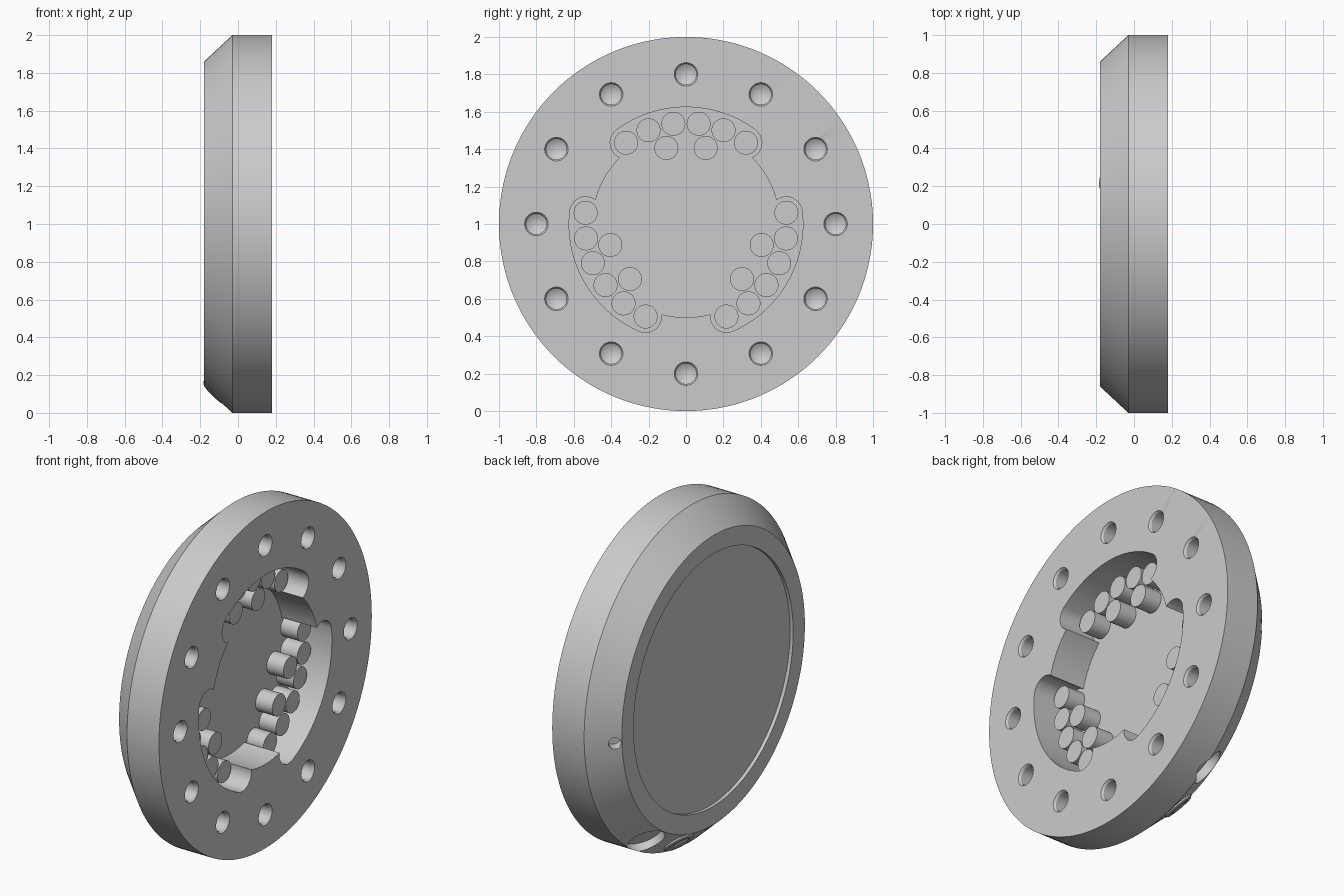
import bpy, bmesh
from math import radians, sin, cos, acos, pi
from mathutils import Vector, Matrix

if "Cube" in bpy.data.objects:
    bpy.data.objects.remove(bpy.data.objects["Cube"])

grey = bpy.data.materials.new("light_grey")
grey.use_nodes = True
grey.diffuse_color = (0.6, 0.6, 0.6, 1)
grey.node_tree.nodes["Principled BSDF"].inputs["Base Color"].default_value = (0.6, 0.6, 0.6, 1)

FACE, BACK, FLOOR = 0.18, -0.18, -0.05
CENTRE = Vector((0, 0, 1))


def point(x, r, degrees):
    """Point at radius r; the angle runs from +y towards +z."""
    a = radians(degrees)
    return CENTRE + Vector((x, r * cos(a), r * sin(a)))


def frame(origin, direction):
    """Matrix that puts local z along the direction."""
    return Matrix.Translation(origin) @ direction.to_track_quat('Z', 'Y').to_matrix().to_4x4()


def lathe(bm, profile, matrix, steps=32):
    """Revolve (radius, height) points, starting and ending on the axis."""
    part = bmesh.new()
    verts = [part.verts.new((r, 0, h)) for r, h in profile]
    edges = [part.edges.new(pair) for pair in zip(verts, verts[1:])]
    bmesh.ops.spin(part, geom=verts + edges, cent=(0, 0, 0), axis=(0, 0, 1),
                   angle=2 * pi, steps=steps, use_duplicate=False)
    bmesh.ops.remove_doubles(part, verts=part.verts, dist=0.0001)
    bmesh.ops.recalc_face_normals(part, faces=part.faces)
    part.transform(matrix)
    mesh = bpy.data.meshes.new("temp")
    part.to_mesh(mesh)
    part.free()
    bm.from_mesh(mesh)
    bpy.data.meshes.remove(mesh)


def rod(bm, radius, low, high, matrix, steps=32):
    lathe(bm, [(0, low), (radius, low), (radius, high), (0, high)], matrix, steps)


def finish(name, bm):
    mesh = bpy.data.meshes.new(name)
    bm.to_mesh(mesh)
    bm.free()
    mesh.materials.append(grey)
    obj = bpy.data.objects.new(name, mesh)
    bpy.context.collection.objects.link(obj)
    return obj


def smooth(obj):
    bpy.ops.object.select_all(action='DESELECT')
    obj.select_set(True)
    bpy.context.view_layer.objects.active = obj
    bpy.ops.object.shade_smooth_by_angle(angle=radians(25))


X_AXIS = Vector((1, 0, 0))

# Round housing with bevelled rim and shallow recess on the closed side
bm = bmesh.new()
lathe(bm, [(0, BACK + 0.02), (0.75, BACK + 0.02), (0.75, BACK), (0.86, BACK),
           (1, -0.03), (1, FACE), (0, FACE)], frame(CENTRE, X_AXIS), 144)
housing = finish("housing", bm)

# Cutter: twelve countersunk holes with conical ends
bm = bmesh.new()
for i in range(12):
    lathe(bm, [(0, 0.02), (0.063, 0.02), (0.063, 0), (0.055, -0.012),
               (0.055, -0.13), (0, -0.165)], frame(point(FACE, 0.8, i * 30), X_AXIS))

# Cutter: central cavity, a circle with three round-ended lobes
INNER, MID, CAP, SPAN = 0.5, 0.54, 0.085, 36.4
cap_end = acos((INNER ** 2 - MID ** 2 - CAP ** 2) / (2 * MID * CAP))


def cap_points(side):
    pts = []
    for i in range(13):
        a = cap_end * i / 12
        local = Vector((MID + CAP * cos(a), CAP * sin(a) * side))
        pts.append(Matrix.Rotation(radians(SPAN * side), 2) @ local)
    return pts


def arc(radius, start, end, count):
    angles = [start + (end - start) * i / count for i in range(1, count)]
    return [Vector((radius * cos(radians(a)), radius * sin(radians(a)))) for a in angles]


lobe = cap_points(-1)[::-1] + arc(MID + CAP, -SPAN, SPAN, 24) + cap_points(1)
lobe += arc(INNER, 44.7, 75.3, 10)
outline = [Matrix.Rotation(radians(a), 2) @ p for a in (90, 210, 330) for p in lobe]
base = bm.faces.new([bm.verts.new((FLOOR, p.x, p.y + 1)) for p in outline])
top = bmesh.ops.extrude_face_region(bm, geom=[base], use_keep_orig=True)
bmesh.ops.translate(bm, vec=(FACE - FLOOR + 0.02, 0, 0),
                    verts=[v for v in top["geom"] if isinstance(v, bmesh.types.BMVert)])


# Cutter: pocket and small port, both square to the bevel
def bevel_frame(x, degrees):
    r = 0.86 + (x - BACK) * 0.14 / 0.15
    out = point(0, 1, degrees) - CENTRE
    return frame(point(x, r, degrees), Vector((-0.68, 0, 0)) + out * 0.73)


rod(bm, 0.11, -0.05, 0.1, bevel_frame(-0.095, -57))
rod(bm, 0.035, -0.06, 0.1, bevel_frame(-0.152, -3))
bmesh.ops.recalc_face_normals(bm, faces=bm.faces)
cutter = finish("cutter", bm)
cutter.hide_render = True

cut = housing.modifiers.new("cut", 'BOOLEAN')
cut.operation, cut.solver, cut.object = 'DIFFERENCE', 'EXACT', cutter
bpy.context.view_layer.objects.active = housing
bpy.ops.object.modifier_apply(modifier="cut")
bpy.data.objects.remove(cutter)
smooth(housing)

# Pins standing on the cavity floor: six outer and two inner per lobe
bm = bmesh.new()
for axis in (90, 210, 330):
    for side in (-1, 1):
        for radius, offset in ((MID, 7.2), (MID, 21.8), (MID, SPAN), (0.42, 14.5)):
            spot = point(FLOOR, radius, axis + side * offset)
            rod(bm, 0.064, -0.01, 0.11, frame(spot, X_AXIS))
smooth(finish("pins", bm))

# Low round button on the bevel
bm = bmesh.new()
lathe(bm, [(0, -0.03), (0.09, -0.03), (0.09, 0.006), (0.08, 0.013),
           (0.06, 0.013), (0.055, 0.008), (0, 0.008)], bevel_frame(-0.115, -75.5), 48)
smooth(finish("button", bm))
